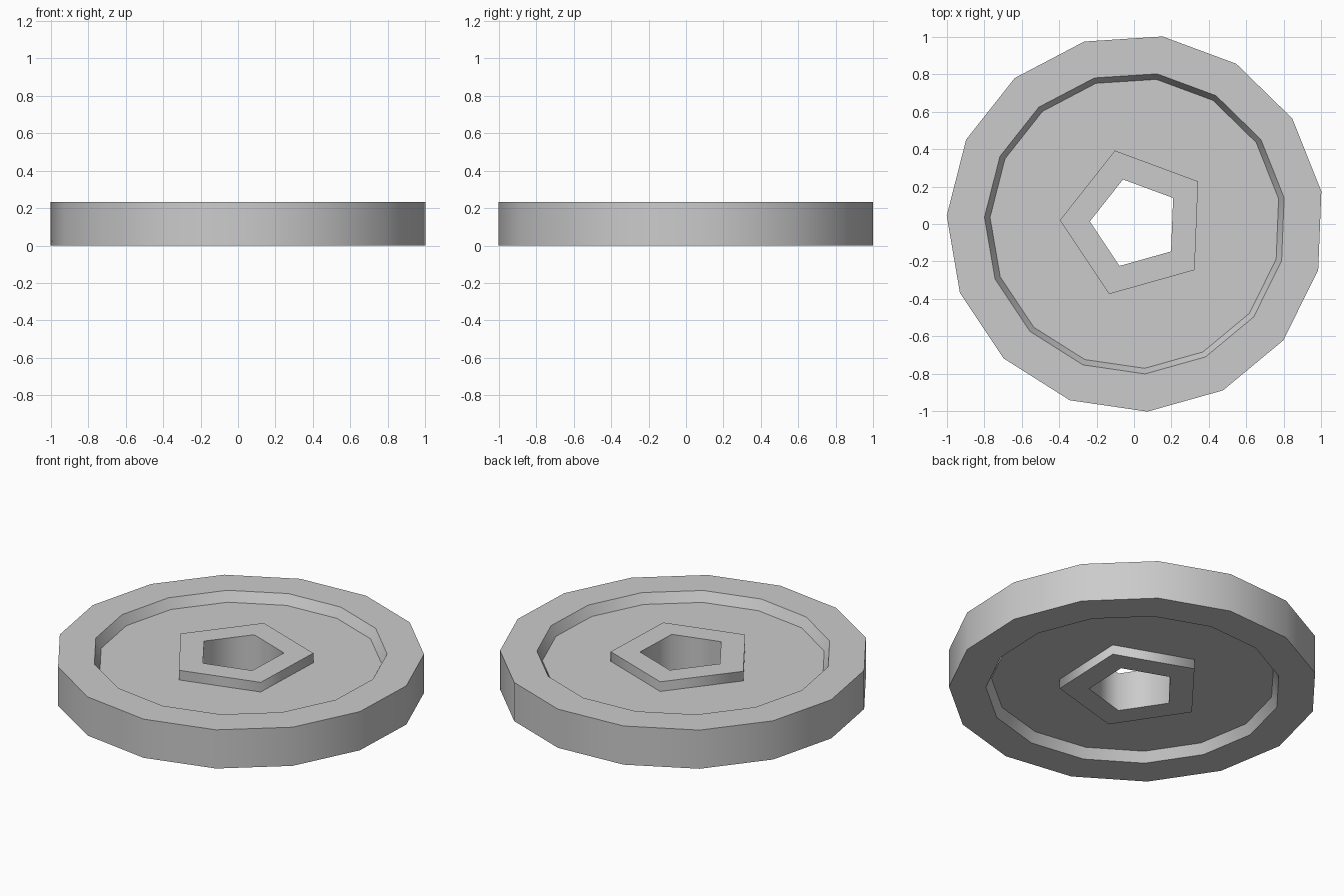
import bpy
import bmesh
from math import cos, sin, radians

cube = bpy.data.objects.get("Cube")
if cube:
    bpy.data.objects.remove(cube)

HEIGHT = 0.233
DEPTH = 0.058                 # recess on both faces
PHASE = radians(177.7)        # direction of the first corner
CENTRE = (0.007, 0.004)
RIM_SIDES, HUB_SIDES = 15, 5

grey = bpy.data.materials.new("light grey")
grey.use_nodes = True
grey.diffuse_color = (0.6, 0.6, 0.6, 1)
grey.node_tree.nodes["Principled BSDF"].inputs["Base Color"].default_value = grey.diffuse_color

bm = bmesh.new()


def ring(sides, radius, z):
    """Regular polygon of vertices."""
    step = radians(360 / sides)
    return [bm.verts.new((CENTRE[0] + radius * cos(PHASE + i * step),
                          CENTRE[1] + radius * sin(PHASE + i * step), z))
            for i in range(sides)]


def lathe(sides, profile):
    """Join the rings of a profile with quads and return the rings."""
    rings = [ring(sides, r, z) for r, z in profile]
    for a, b in zip(rings, rings[1:]):
        for i in range(sides):
            j = (i + 1) % sides
            bm.faces.new((a[i], a[j], b[j], b[i]))
    return rings


def web(outer, inner):
    """Flat floor from the rim to the hub, one face per hub side."""
    span = len(outer) // len(inner)
    for i, vert in enumerate(inner):
        arc = [outer[(i * span + k) % len(outer)] for k in range(span + 1)]
        bm.faces.new(arc + [inner[(i + 1) % len(inner)], vert])


# Rim with sloped inner walls
rim = lathe(RIM_SIDES, [(0.776, DEPTH), (0.806, 0), (1.0076, 0),
                        (1.0076, HEIGHT), (0.806, HEIGHT), (0.776, HEIGHT - DEPTH)])

# Five-sided hub with a through hole
hub = lathe(HUB_SIDES, [(0.403, DEPTH), (0.403, 0), (0.243, 0),
                        (0.243, HEIGHT), (0.403, HEIGHT), (0.403, HEIGHT - DEPTH)])

# Recessed web, lower and upper
web(rim[0], hub[0])
web(rim[-1], hub[-1])

# Walls shade smoothly around; the level outlines stay sharp
bmesh.ops.recalc_face_normals(bm, faces=bm.faces)
for face in bm.faces:
    face.smooth = True
for edge in bm.edges:
    a, b = edge.verts
    edge.smooth = abs(a.co.z - b.co.z) > 0.001

mesh = bpy.data.meshes.new("wheel_disc")
bm.to_mesh(mesh)
bm.free()
mesh.materials.append(grey)
bpy.context.collection.objects.link(bpy.data.objects.new("wheel_disc", mesh))
